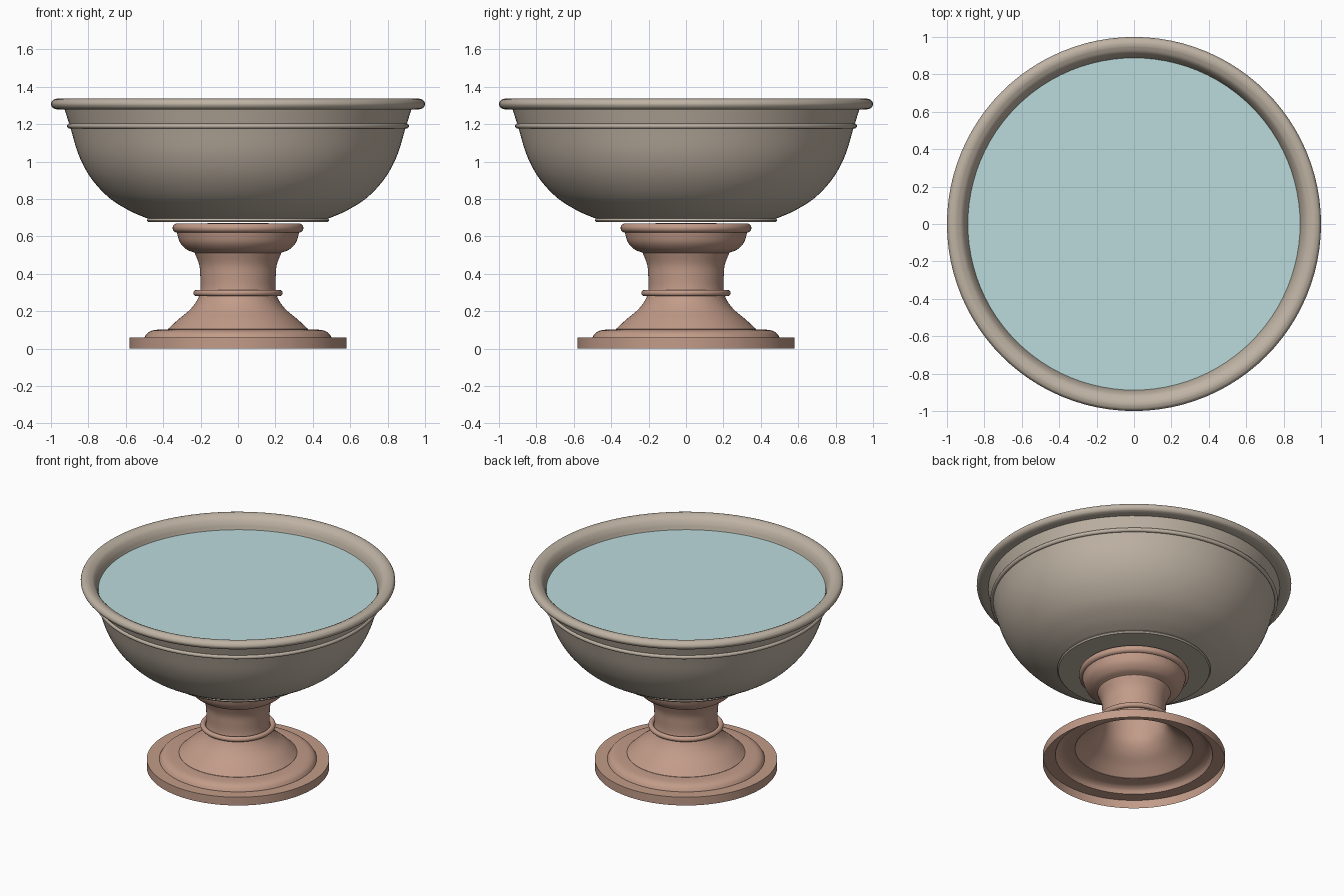
import bpy, bmesh, math

if "Cube" in bpy.data.objects:
    bpy.data.objects.remove(bpy.data.objects["Cube"])

STEPS = 96


def material(name, color):
    m = bpy.data.materials.new(name)
    m.diffuse_color = (*color, 1)
    m.use_nodes = True
    m.node_tree.nodes["Principled BSDF"].inputs["Base Color"].default_value = m.diffuse_color
    return m


def smooth(pts, n=5):
    """Catmull-Rom curve through a few profile points."""
    p = [pts[0]] + pts + [pts[-1]]
    out = []
    for a, b, c, d in zip(p, p[1:], p[2:], p[3:]):
        for k in range(n):
            t = k / n
            out.append(tuple(0.5 * (2 * b[i] + (c[i] - a[i]) * t
                       + (2 * a[i] - 5 * b[i] + 4 * c[i] - d[i]) * t * t
                       + (3 * b[i] - a[i] - 3 * c[i] + d[i]) * t ** 3) for i in (0, 1)))
    return out + [pts[-1]]


def finish(obj, mat):
    obj.data.materials.append(mat)
    bpy.ops.object.select_all(action='DESELECT')
    obj.select_set(True)
    bpy.context.view_layer.objects.active = obj
    bpy.ops.object.shade_smooth_by_angle(angle=math.radians(32))


def lathe(name, profile, mat):
    """Spin an (r, z) profile around the z axis."""
    bm = bmesh.new()
    vs = [bm.verts.new((r, 0, z)) for r, z in profile]
    es = [bm.edges.new(pair) for pair in zip(vs, vs[1:])]
    bmesh.ops.spin(bm, geom=vs + es, cent=(0, 0, 0), axis=(0, 0, 1),
                   angle=math.tau, steps=STEPS)
    bmesh.ops.remove_doubles(bm, verts=bm.verts, dist=1e-4)
    bmesh.ops.recalc_face_normals(bm, faces=bm.faces)
    me = bpy.data.meshes.new(name)
    bm.to_mesh(me)
    bm.free()
    obj = bpy.data.objects.new(name, me)
    bpy.context.collection.objects.link(obj)
    finish(obj, mat)


def bead(name, radius, z, thickness, mat):
    bpy.ops.mesh.primitive_torus_add(major_segments=STEPS, minor_segments=14, location=(0, 0, z),
                                     major_radius=radius, minor_radius=thickness)
    obj = bpy.context.object
    obj.name = name
    finish(obj, mat)


stone = material("stone", (0.52, 0.45, 0.37))
clay = material("clay", (0.54, 0.33, 0.25))
blue = material("water", (0.50, 0.71, 0.72))

# hollow pedestal: plinth, rounded step, flared foot, neck, cup, closed top
lathe("pedestal",
      [(0.58, 0), (0.58, 0.058), (0.50, 0.058)]
      + smooth([(0.50, 0.06), (0.485, 0.082), (0.46, 0.096), (0.43, 0.101)])
      + [(0.375, 0.102)]
      + smooth([(0.375, 0.104), (0.32, 0.155), (0.255, 0.21), (0.215, 0.265), (0.201, 0.32),
                (0.202, 0.39), (0.208, 0.45), (0.232, 0.512)])
      + smooth([(0.236, 0.514), (0.275, 0.53), (0.31, 0.567), (0.327, 0.62)])
      + [(0.327, 0.668), (0, 0.672)], clay)
bead("neck_bead", 0.222, 0.297, 0.017, clay)
bead("top_bead", 0.325, 0.645, 0.025, clay)

# bowl: flat underside, foot lip, round outer wall, rolled rim, inner wall
lathe("bowl",
      [(0, 0.677), (0.475, 0.677)]
      + smooth([(0.48, 0.677), (0.487, 0.686), (0.48, 0.695)], 3)
      + smooth([(0.485, 0.696), (0.58, 0.737), (0.69, 0.807), (0.785, 0.91), (0.85, 1.03),
                (0.896, 1.18), (0.927, 1.278)])
      + smooth([(0.97, 1.279), (0.99, 1.287), (1.0, 1.307), (0.99, 1.328), (0.97, 1.336)])
      + smooth([(0.95, 1.334), (0.92, 1.318), (0.9, 1.287), (0.888, 1.25), (0.858, 1.16),
                (0.81, 1.03), (0.745, 0.92), (0.66, 0.83), (0.55, 0.76), (0.45, 0.725)])
      + [(0, 0.715)], stone)
bead("bowl_bead", 0.9, 1.19, 0.014, stone)

# water surface
lathe("water", [(0.889, 1.25), (0, 1.25)], blue)
